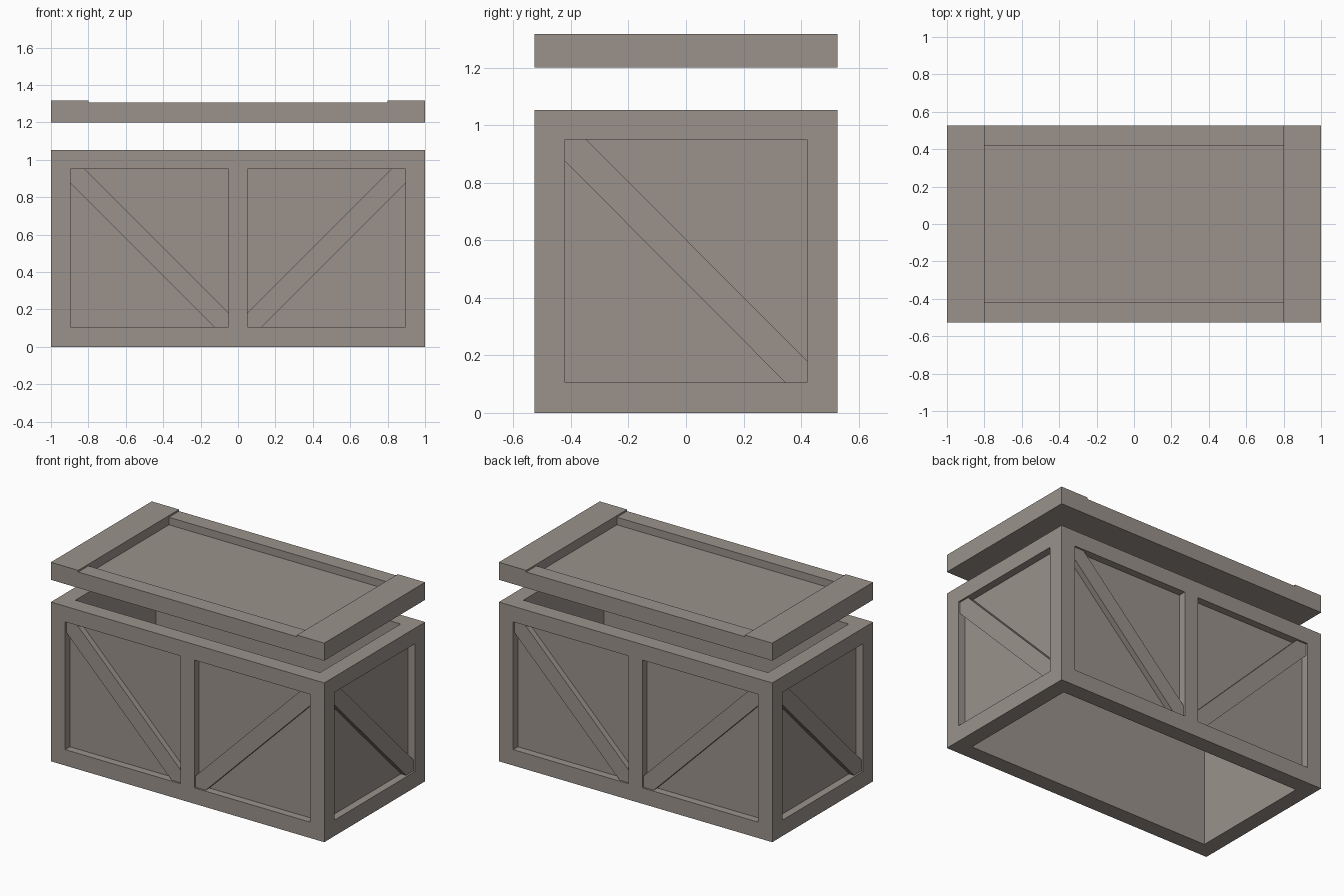
import bpy, bmesh
from mathutils import Vector

if "Cube" in bpy.data.objects:
    bpy.data.objects.remove(bpy.data.objects["Cube"])

mat = bpy.data.materials.new("weathered grey wood")
mat.diffuse_color = (0.325, 0.288, 0.26, 1)
mat.use_nodes = True
mat.node_tree.nodes["Principled BSDF"].inputs["Base Color"].default_value = mat.diffuse_color

HX, HY, H = 1.0, 0.527, 1.053      # half length, half width, height of the box
Z0, Z1 = 0.105, 0.95               # bottom and top of the recessed panels
DEPTH, SET, S = 0.05, 0.012, 0.075 # panel recess, brace setback, brace corner cut
IX, IY = 0.895, 0.421              # inner half sizes


def add_mesh(name, bm):
    bmesh.ops.recalc_face_normals(bm, faces=bm.faces)
    me = bpy.data.meshes.new(name)
    bm.to_mesh(me)
    bm.free()
    me.materials.append(mat)
    ob = bpy.data.objects.new(name, me)
    bpy.context.collection.objects.link(ob)
    return ob


def boxes(name, limits):
    bm = bmesh.new()
    for x0, x1, y0, y1, z0, z1 in limits:
        vs = bmesh.ops.create_cube(bm, size=1)["verts"]
        for v in vs:
            v.co = Vector((x0 if v.co.x < 0 else x1,
                           y0 if v.co.y < 0 else y1,
                           z0 if v.co.z < 0 else z1))
    return add_mesh(name, bm)


def cut(ob, limits):
    cutter = boxes("cutter", limits)
    cutter.hide_render = True
    mod = ob.modifiers.new("cut", "BOOLEAN")
    mod.operation = "DIFFERENCE"
    mod.solver = "EXACT"
    mod.object = cutter
    bpy.context.view_layer.objects.active = ob
    bpy.ops.object.modifier_apply(modifier=mod.name)
    bpy.data.objects.remove(cutter, do_unlink=True)


def brace(name, u0, u1, place):
    # diagonal board from the top at u0 to the bottom at u1
    d = S if u1 > u0 else -S
    outline = [(u0, Z1), (u0, Z1 - S), (u1 - d, Z0),
               (u1, Z0), (u1, Z0 + S), (u0 + d, Z1)]
    bm = bmesh.new()
    face = bm.faces.new([bm.verts.new(place(u, SET, z)) for u, z in outline])
    ext = bmesh.ops.extrude_face_region(bm, geom=[face])
    shift = Vector(place(0, DEPTH, 0)) - Vector(place(0, SET, 0))
    verts = [g for g in ext["geom"] if isinstance(g, bmesh.types.BMVert)]
    bmesh.ops.translate(bm, verts=verts, vec=shift)
    add_mesh(name, bm)


# Box: open shell with recessed panels on every side
crate = boxes("crate_body", [(-HX, HX, -HY, HY, 0, H)])
recesses = [(-IX, IX, -IY, IY, -0.2, H + 0.1)]
for s in (-1, 1):
    xs = sorted((s * (HX - DEPTH), s * (HX + 0.2)))
    recesses.append((*xs, -IY, IY, Z0, Z1))
    ys = sorted((s * (HY - DEPTH), s * (HY + 0.2)))
    for t in (-1, 1):
        recesses.append((*sorted((t * 0.05, t * IX)), *ys, Z0, Z1))
cut(crate, recesses)

# Diagonal braces
for s, side in ((-1, "front"), (1, "back")):
    for t, hand in ((-1, "left"), (1, "right")):
        brace(f"{side}_{hand}_brace", t * IX, t * 0.05,
              lambda u, d, z, s=s: (u, s * (HY - d), z))
for s, side in ((-1, "left"), (1, "right")):
    brace(f"{side}_end_brace", -s * IY, s * IY,
          lambda u, d, z, s=s: (s * (HX - d), u, z))

# Lid: thicker end boards, lower side rails and a sunken centre
lid = boxes("lid", [(-HX, HX, -HY, HY, 1.2, 1.316)])
cut(lid, [(-0.8, 0.8, -HY - 0.2, HY + 0.2, 1.305, 1.5)])
cut(lid, [(-0.8, 0.8, -IY, IY, 1.255, 1.5)])
